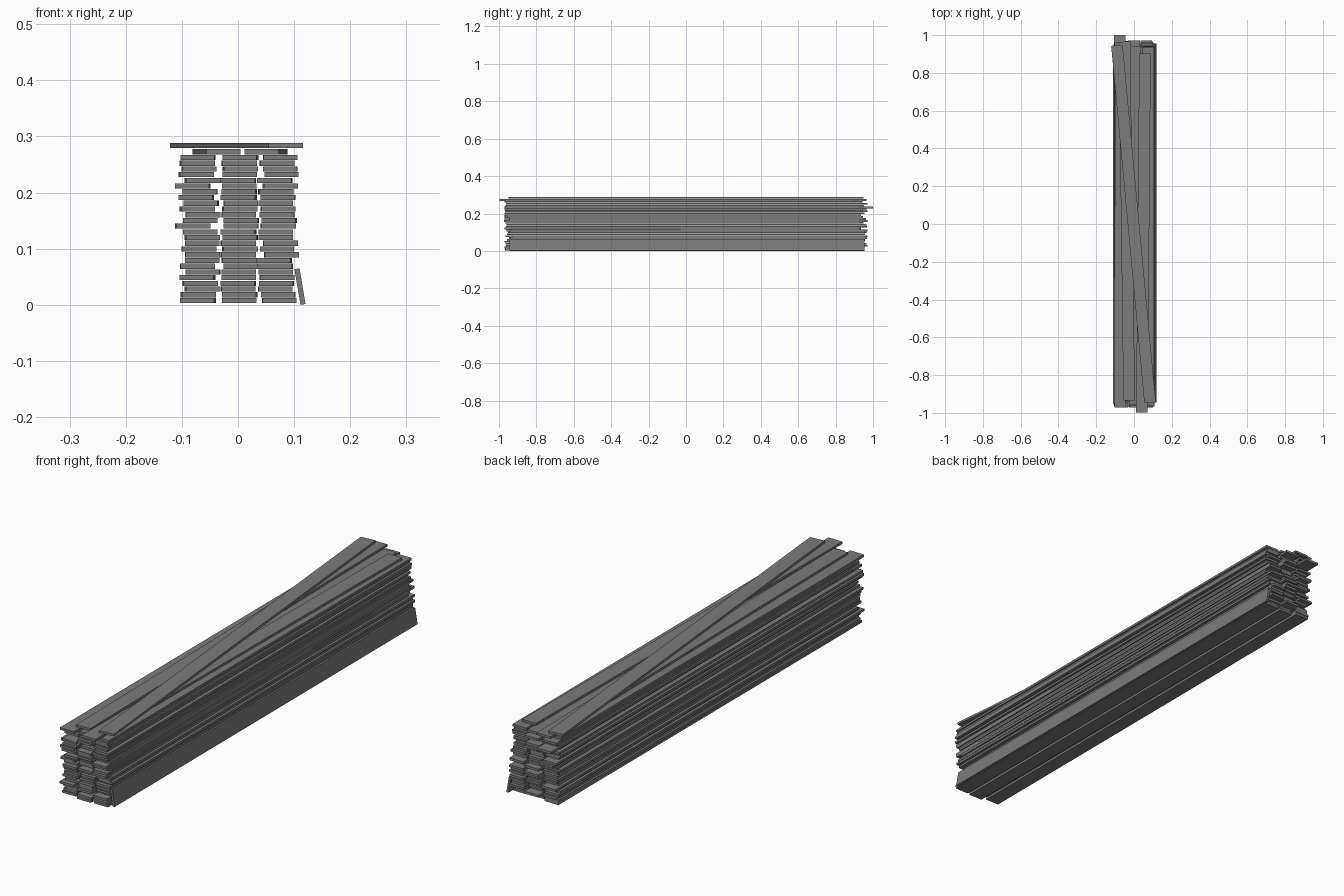
import bpy, math, random
from mathutils import Matrix, Vector

cube = bpy.data.objects.get("Cube")
if cube:
    bpy.data.objects.remove(cube, do_unlink=True)

random.seed(7)
LENGTH, WIDTH, THICK = 1.9, 0.061, 0.0092
PITCH = 0.0102
BASE = 0.0076

wood = bpy.data.materials.new("weathered_grey_wood")
wood.use_nodes = True
GREY = (0.2, 0.2, 0.2, 1)
wood.diffuse_color = GREY
wood.node_tree.nodes["Principled BSDF"].inputs["Base Color"].default_value = GREY


def plank(name, centre, yaw=0.0, roll=0.0, length=LENGTH, width=WIDTH):
    """One sawn board lying along y."""
    bpy.ops.mesh.primitive_cube_add(size=1)
    board = bpy.context.object
    board.name = board.data.name = name
    turn = Matrix.Rotation(yaw, 4, 'Z') @ Matrix.Rotation(roll, 4, 'Y')
    size = Matrix.Diagonal((width, length, THICK, 1))
    board.data.transform(turn @ size)
    board.location = Vector(centre)
    board.data.materials.append(wood)
    return board


# Outer edges of the side columns, bottom to top, in thousandths
left_edges = [103, 102, 95, 99, 104, 94, 104, 95, 95, 101, 95, 95, 99,
              112, 99, 94, 104, 97, 106, 99, 112, 95, 106, 101, 104, 103]
right_edges = [105, 103, 98, 100, 101, 99, 98, 96, 109, 101, 107, 99, 99,
               103, 105, 101, 103, 99, 103, 99, 107, 97, 109, 107, 101, 107]

# Three loose columns of stacked planks
for i, (left, right) in enumerate(zip(left_edges, right_edges)):
    z = BASE + i * PITCH
    middle = 0.003 + random.uniform(-0.003, 0.003)
    columns = {"left_column": right / 1000 - WIDTH / 2 - 0.001,
               "middle_column": middle,
               "right_column": -left / 1000 + WIDTH / 2 + 0.001}
    for column, x in columns.items():
        y = random.uniform(-0.022, 0.022)
        if column == "right_column" and i == 22:
            y = 0.05    # the board pushed out of the back
        yaw = random.uniform(-0.0018, 0.0018)
        plank(f"{column}_plank_{i + 1}", (x, y, z), yaw)

# Skewed boards thrown on top
upper = BASE + len(left_edges) * PITCH
plank("upper_plank_left", (0.05, -0.048, upper), yaw=-0.0085)
plank("upper_plank_right", (-0.038, 0.015, upper), yaw=0.013)
plank("top_diagonal_plank", (-0.0027, 0, upper + PITCH + 0.001), yaw=0.0925)

# Board leaning on the side of the pile
plank("leaning_plank", (0.1105, 0.005, 0.0325), roll=math.radians(80.5), width=0.0645)
